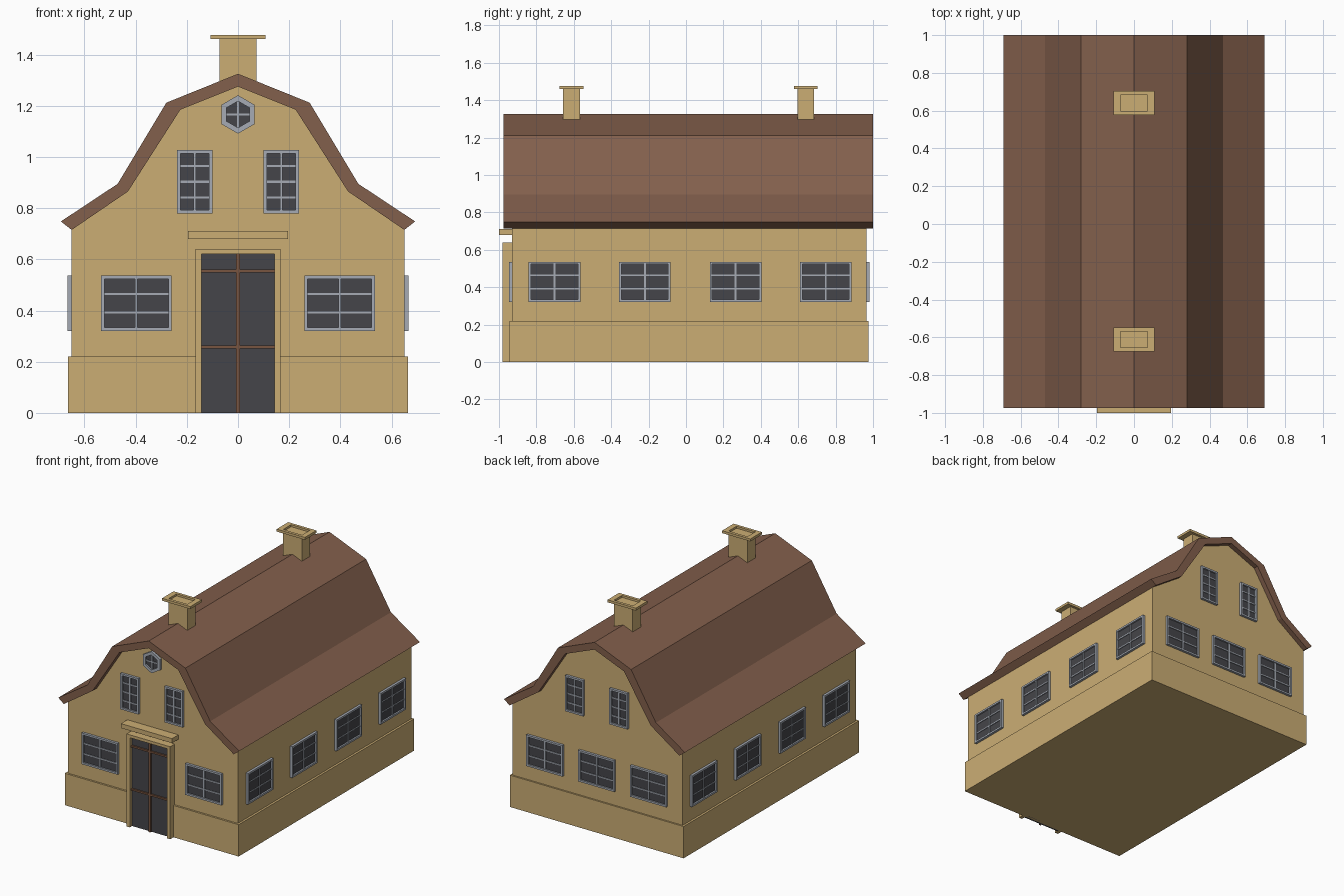
import bpy, bmesh, math
from mathutils import Matrix, Vector

if "Cube" in bpy.data.objects:
    bpy.data.objects.remove(bpy.data.objects["Cube"])


def material(name, rgb):
    m = bpy.data.materials.new(name)
    m.diffuse_color = (*rgb, 1)
    m.use_nodes = True
    m.node_tree.nodes["Principled BSDF"].inputs["Base Color"].default_value = m.diffuse_color
    return m


SAND = material("sand_wall", (0.60, 0.42, 0.175))
BROWN = material("roof_brown", (0.225, 0.115, 0.072))
GLASS = material("dark_glass", (0.060, 0.060, 0.068))
GREY = material("frame_grey", (0.38, 0.41, 0.46))
RUST = material("door_bar_brown", (0.19, 0.09, 0.05))


def finish(bm, name, mat, matrix=None):
    bmesh.ops.recalc_face_normals(bm, faces=bm.faces[:])
    if matrix:
        bm.transform(matrix)
    me = bpy.data.meshes.new(name)
    bm.to_mesh(me)
    bm.free()
    me.materials.append(mat)
    ob = bpy.data.objects.new(name, me)
    bpy.context.collection.objects.link(ob)
    return ob


def add_box(bm, x0, x1, y0, y1, z0, z1):
    m = Matrix.Translation(((x0 + x1) / 2, (y0 + y1) / 2, (z0 + z1) / 2))
    m = m @ Matrix.Diagonal((x1 - x0, y1 - y0, z1 - z0, 1))
    bmesh.ops.create_cube(bm, size=1, matrix=m)


def boxes(name, mat, *items, matrix=None):
    bm = bmesh.new()
    for b in items:
        add_box(bm, *b)
    return finish(bm, name, mat, matrix)


def prism(name, mat, pts, y0, y1, matrix=None):
    """Extrude an x-z outline along y."""
    bm = bmesh.new()
    f = bm.faces.new([bm.verts.new((x, y0, z)) for x, z in pts])
    r = bmesh.ops.extrude_face_region(bm, geom=[f])
    vs = [v for v in r["geom"] if isinstance(v, bmesh.types.BMVert)]
    bmesh.ops.translate(bm, verts=vs, vec=(0, y1 - y0, 0))
    return finish(bm, name, mat, matrix)


def ring(name, mat, outer, inner, y0, y1, matrix=None):
    """Frame between two x-z outlines, y0 to y1."""
    bm = bmesh.new()
    loops = [[bm.verts.new((x, y, z)) for x, z in pts]
             for pts, y in ((outer, y0), (inner, y0), (inner, y1), (outer, y1))]
    n = len(outer)
    for a in range(4):
        p, q = loops[a], loops[(a + 1) % 4]
        for i in range(n):
            j = (i + 1) % n
            bm.faces.new((p[i], p[j], q[j], q[i]))
    return finish(bm, name, mat, matrix)


def rect(w, h):
    return [(-w, -h), (w, -h), (w, h), (-w, h)]


def mirror_profile(half):
    return half + [(-x, z) for x, z in reversed(half) if x > 0]


def window(name, pos, angle, w, h, rows):
    """Framed window; local -y points out of the wall."""
    m = Matrix.Translation(pos) @ Matrix.Rotation(math.radians(angle), 4, 'Z')
    t = 0.013
    ring(name + "_frame", GREY, rect(w, h), rect(w - t, h - t), -0.017, 0.0, m)
    boxes(name + "_glass", GLASS, (-w + t, w - t, -0.006, 0, -h + t, h - t), matrix=m)
    bars = [(-0.005, 0.005, -0.012, 0, -h + t, h - t)]
    for i in range(1, rows):
        z = -h + 2 * h * i / rows
        bars.append((-w + t, w - t, -0.011, 0, z - 0.004, z + 0.004))
    boxes(name + "_bars", GREY, *bars, matrix=m)


FRONT, BACK, SIDE = -0.93, 0.965, 0.65

# Plinth and walls
boxes("plinth", SAND, (-0.665, 0.665, -0.943, 0.976, 0, 0.22))
inner = [(0, 1.275), (0.225, 1.185), (0.43, 0.865), (0.65, 0.715)]
outer = [(0, 1.325), (0.28, 1.212), (0.47, 0.895), (0.692, 0.748)]
walls = [(SIDE, 0.1)] + inner[::-1] + [(-x, z) for x, z in inner[1:]] + [(-SIDE, 0.1)]
prism("walls", SAND, walls, FRONT, BACK)

# Gambrel roof shell
left = lambda pts: [(-x, z) for x, z in reversed(pts[1:])]
prism("roof", BROWN, left(outer) + outer + inner[::-1] + [(-x, z) for x, z in inner[1:]],
      -0.975, 1.0)

# Chimneys with open caps
for i, y in enumerate((-0.612, 0.64)):
    boxes(f"chimney_{i}", SAND, (-0.072, 0.072, y - 0.045, y + 0.045, 1.25, 1.463))
    cap = Matrix.Translation((0, y, 0)) @ Matrix.Rotation(math.pi / 2, 4, 'X')
    ring(f"chimney_cap_{i}", SAND, rect(0.108, 0.063), rect(0.072, 0.043), 1.46, 1.477,
         Matrix.Translation((0, y, 0)) @ Matrix(((1, 0, 0, 0), (0, 0, 1, 0), (0, 1, 0, 0), (0, 0, 0, 1))))

# Side windows
for s, ang in ((1, 90), (-1, -90)):
    for i, y in enumerate((-0.703, -0.22, 0.265, 0.747)):
        window(f"side_window_{ang}_{i}", (s * SIDE, y, 0.428), ang, 0.138, 0.108, 3)

# Front and back windows
for x in (-0.397, 0.397):
    window("front_window", (x, FRONT, 0.428), 0, 0.138, 0.108, 3)
for x in (-0.397, 0, 0.397):
    window("back_window", (x, BACK, 0.428), 180, 0.138, 0.108, 3)
for x in (-0.169, 0.169):
    window("front_attic_window", (x, FRONT, 0.903), 0, 0.069, 0.124, 4)
    window("back_attic_window", (x, BACK, 0.903), 180, 0.069, 0.124, 4)

# Hexagonal gable window
hexa = lambda r: [(r * math.sin(i * math.pi / 3), r * math.cos(i * math.pi / 3)) for i in range(6)]
hm = Matrix.Translation((0, FRONT, 1.166))
ring("gable_window_frame", GREY, hexa(0.075), hexa(0.052), -0.017, 0, hm)
prism("gable_window_glass", GLASS, hexa(0.054), -0.006, 0, hm)
boxes("gable_window_bars", GREY, (-0.004, 0.004, -0.011, 0, -0.05, 0.05),
      (-0.044, 0.044, -0.01, 0, -0.004, 0.004), matrix=hm)

# Door, its surround, bars and hood
boxes("door_surround", SAND, (-0.167, -0.142, -0.98, -0.92, 0, 0.64),
      (0.142, 0.167, -0.98, -0.92, 0, 0.64), (-0.142, 0.142, -0.98, -0.92, 0.62, 0.64))
boxes("door", GLASS, (-0.142, 0.142, -0.955, -0.925, 0, 0.62))
boxes("door_bars", RUST, (-0.007, 0.007, -0.968, -0.95, 0, 0.62),
      *[(-0.142, 0.142, -0.966, -0.95, z - 0.006, z + 0.006) for z in (0.257, 0.555)])
boxes("door_hood", SAND, (-0.195, 0.195, -1.0, -0.92, 0.68, 0.711))
